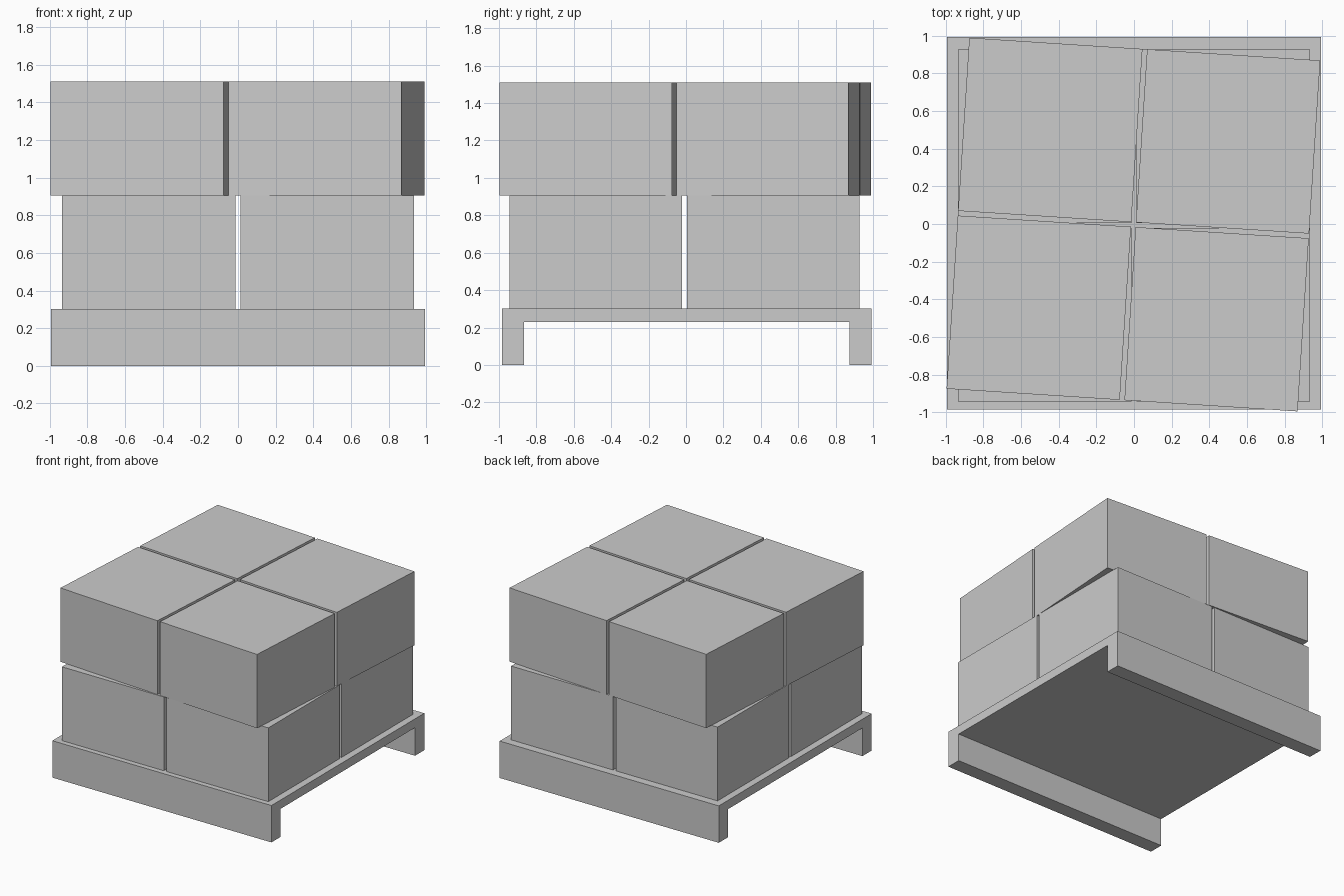
import bpy
from math import radians
from mathutils import Matrix, Vector

if "Cube" in bpy.data.objects:
    bpy.data.objects.remove(bpy.data.objects["Cube"], do_unlink=True)

grey = bpy.data.materials.new("light_grey")
grey.use_nodes = True
colour = (0.6, 0.6, 0.6, 1)
grey.diffuse_color = colour
grey.node_tree.nodes["Principled BSDF"].inputs["Base Color"].default_value = colour


def box(name, size, centre, turn=0):
    bpy.ops.mesh.primitive_cube_add(size=1, location=centre, rotation=(0, 0, turn))
    ob = bpy.context.object
    ob.name = name
    ob.data.transform(Matrix.Diagonal((*size, 1)))
    ob.data.materials.append(grey)
    return ob


# Pallet: a flat deck with a full-width runner under the front and back edges
FRONT, BACK, WIDTH, DECK_TOP, DECK_BASE = -0.985, 0.993, 1.985, 0.302, 0.23


def pallet():
    profile = [(FRONT, 0), (FRONT + 0.12, 0), (FRONT + 0.12, DECK_BASE),
               (BACK - 0.12, DECK_BASE), (BACK - 0.12, 0), (BACK, 0),
               (BACK, DECK_TOP), (FRONT, DECK_TOP)]
    n = len(profile)
    verts = [(x, y, z) for x in (-WIDTH / 2, WIDTH / 2) for y, z in profile]
    faces = [tuple(reversed(range(n))), tuple(range(n, 2 * n))]
    faces += [(i, (i + 1) % n, (i + 1) % n + n, i + n) for i in range(n)]
    mesh = bpy.data.meshes.new("pallet")
    mesh.from_pydata(verts, [], faces)
    mesh.materials.append(grey)
    bpy.context.collection.objects.link(bpy.data.objects.new("pallet", mesh))


pallet()

# Two layers of four cartons; the upper layer is turned slightly
CARTON, HEIGHT, GAP = 0.922, 0.604, 0.025
offset = (CARTON + GAP) / 2
layers = [("lower", Vector((0, -0.008, DECK_TOP + HEIGHT / 2)), 0),
          ("upper", Vector((-0.003, -0.003, DECK_TOP + HEIGHT * 1.5)), radians(-3.7))]
for layer, centre, turn in layers:
    spin = Matrix.Rotation(turn, 3, 'Z')
    for depth, sy in (("front", -1), ("back", 1)):
        for side, sx in (("right", -1), ("left", 1)):
            place = centre + spin @ Vector((sx * offset, sy * offset, 0))
            box(f"{layer}_carton_{depth}_{side}", (CARTON, CARTON, HEIGHT), place, turn)
